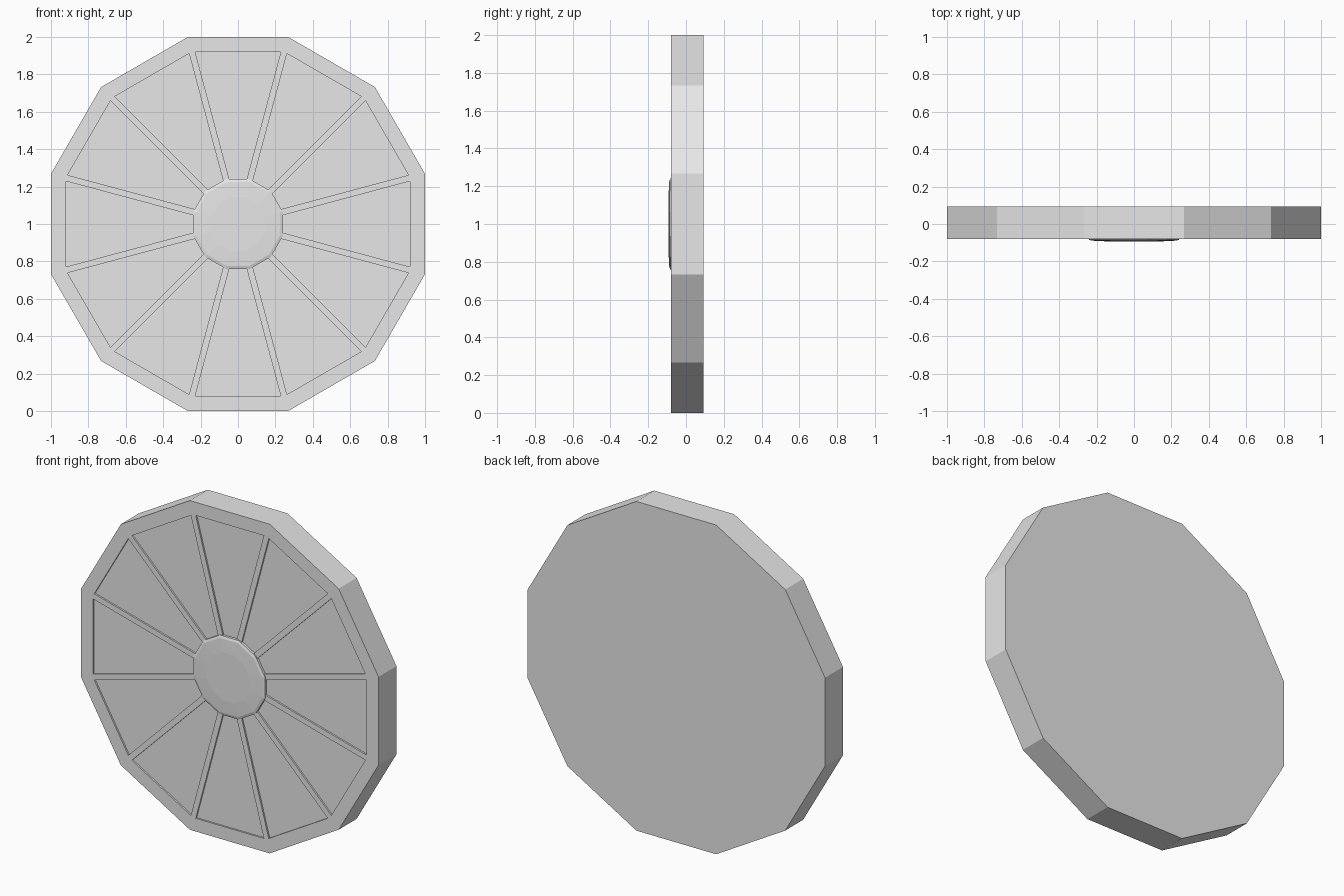
import bpy
import bmesh
from math import cos, sin, pi

if "Cube" in bpy.data.objects:
    bpy.data.objects.remove(bpy.data.objects["Cube"], do_unlink=True)

SIDES = 12
BACK, FRONT = 0.093, -0.079
SPOKE_HALF = 0.017
RECESS = 0.01

grey = bpy.data.materials.new("light grey")
grey.use_nodes = True
colour = (0.8, 0.8, 0.8, 1)
grey.diffuse_color = colour
grey.node_tree.nodes["Principled BSDF"].inputs["Base Color"].default_value = colour


def ring(bm, apothem, y):
    """Twelve-sided ring in the xz plane, flat side on top."""
    radius = apothem / cos(pi / SIDES)
    angles = [(i + 0.5) * 2 * pi / SIDES for i in range(SIDES)]
    return [bm.verts.new((radius * cos(a), y, 1 + radius * sin(a))) for a in angles]


def loft(bm, profile):
    """Join rings of (apothem, y) from back to front and cap both ends."""
    rings = [ring(bm, r, y) for r, y in profile]
    bands = []
    for a, b in zip(rings, rings[1:]):
        bands.append([bm.faces.new((a[i], a[(i + 1) % SIDES], b[(i + 1) % SIDES], b[i]))
                      for i in range(SIDES)])
    bm.faces.new(rings[0])
    bm.faces.new(rings[-1])
    bmesh.ops.recalc_face_normals(bm, faces=bm.faces[:])
    return bands


def finish(bm, name):
    mesh = bpy.data.meshes.new(name)
    bm.to_mesh(mesh)
    bm.free()
    mesh.materials.append(grey)
    obj = bpy.data.objects.new(name, mesh)
    bpy.context.collection.objects.link(obj)


# Wheel disc with rim, spokes and sunken panels
bm = bmesh.new()
bands = loft(bm, [(1, BACK), (1, FRONT), (0.92 + SPOKE_HALF, FRONT), (0.2, FRONT)])
panels = bands[2]
bmesh.ops.inset_individual(bm, faces=panels, thickness=SPOKE_HALF, use_even_offset=True)
sunk = bmesh.ops.extrude_discrete_faces(bm, faces=panels)["faces"]
bmesh.ops.translate(bm, verts=[v for f in sunk for v in f.verts], vec=(0, RECESS, 0))
finish(bm, "wheel_disc")

# Low domed hub cap
bm = bmesh.new()
loft(bm, [(0.24, FRONT + 0.02), (0.24, -0.084), (0.225, -0.089), (0.145, -0.093)])
finish(bm, "hub_cap")
